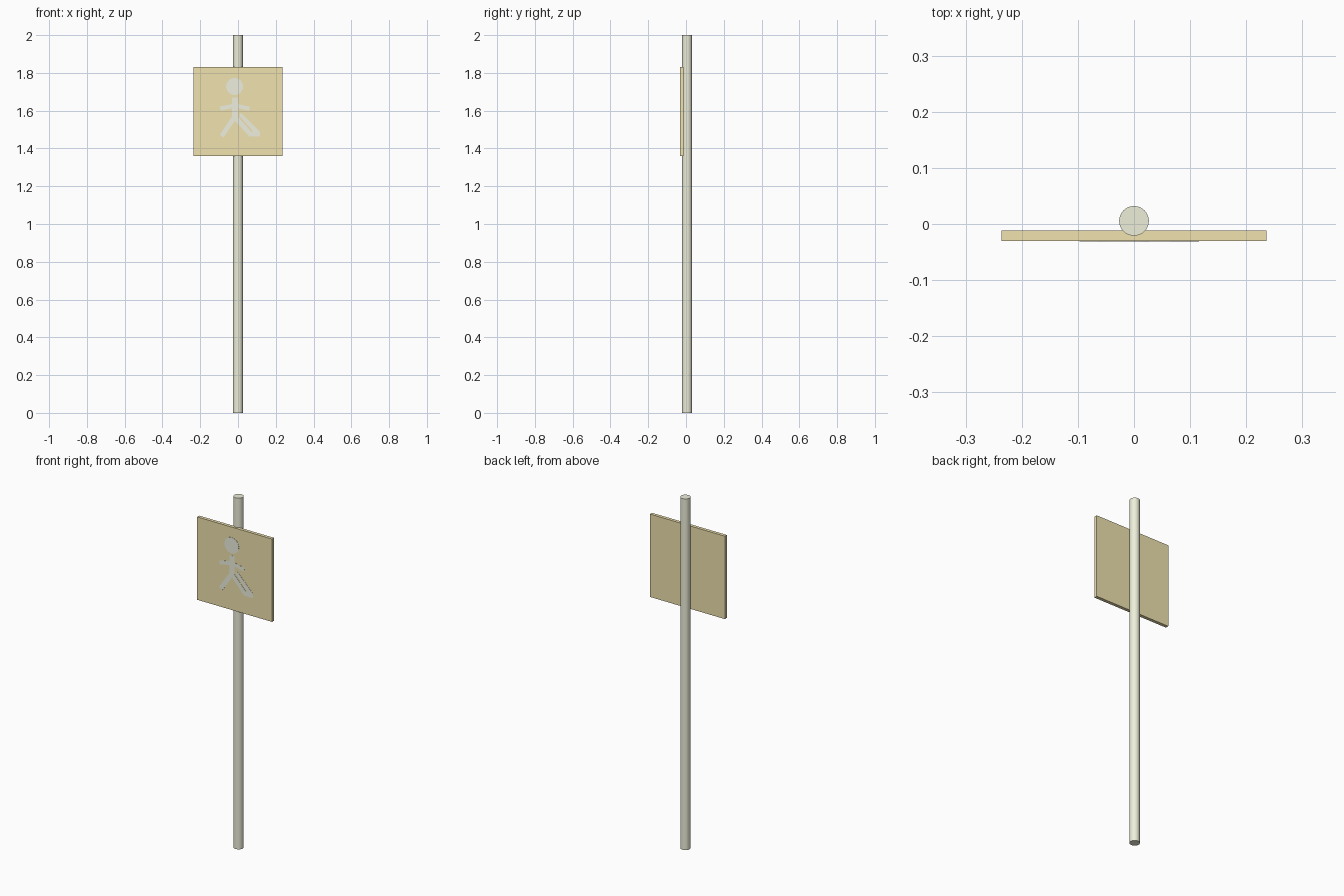
import bpy, bmesh, math
from mathutils import Vector

if "Cube" in bpy.data.objects:
    bpy.data.objects.remove(bpy.data.objects["Cube"])


def material(name, rgb):
    m = bpy.data.materials.new(name)
    m.diffuse_color = (*rgb, 1)
    m.use_nodes = True
    m.node_tree.nodes["Principled BSDF"].inputs["Base Color"].default_value = m.diffuse_color
    return m


YELLOW = material("panel_yellow", (0.87, 0.76, 0.43))
CREAM = material("pole_cream", (0.86, 0.86, 0.70))
PALE = material("symbol_pale", (0.86, 0.87, 0.74))


def slab(name, outline, y_front, y_back, mat):
    """Extrude an (x, z) outline along y."""
    bm = bmesh.new()
    face = bm.faces.new([bm.verts.new((x, y_front, z)) for x, z in outline])
    ext = bmesh.ops.extrude_face_region(bm, geom=[face])
    moved = [v for v in ext["geom"] if isinstance(v, bmesh.types.BMVert)]
    bmesh.ops.translate(bm, verts=moved, vec=Vector((0, y_back - y_front, 0)))
    bmesh.ops.recalc_face_normals(bm, faces=bm.faces)
    me = bpy.data.meshes.new(name)
    bm.to_mesh(me)
    bm.free()
    me.materials.append(mat)
    ob = bpy.data.objects.new(name, me)
    bpy.context.collection.objects.link(ob)
    return ob


# Round pole
bpy.ops.mesh.primitive_cylinder_add(vertices=32, radius=0.0265, depth=2, location=(0, 0.0055, 1))
pole = bpy.context.object
pole.name = "pole"
pole.data.materials.append(CREAM)
bpy.ops.object.shade_smooth_by_angle(angle=math.radians(35))

# Square sign panel
W, BOTTOM, TOP = 0.236, 1.36, 1.832
slab("sign_panel", [(-W, BOTTOM), (W, BOTTOM), (W, TOP), (-W, TOP)], -0.0305, -0.012, YELLOW)

# Walking figure raised slightly from the panel
FRONT, BACK = -0.0315, -0.0295
head = [(-0.018 + 0.045 * math.cos(a), 1.728 + 0.045 * math.sin(a))
        for a in (2 * math.pi * i / 32 for i in range(32))]
slab("figure_head", head, FRONT, BACK, PALE)

body = [(-0.032, 1.67), (0, 1.67), (0, 1.635), (0.064, 1.62), (0.058, 1.60), (0, 1.613),
        (0, 1.568), (0.063, 1.487), (0.071, 1.493), (0.003, 1.575), (0.016, 1.59),
        (0.116, 1.488), (0.116, 1.463), (0.06, 1.463), (-0.016, 1.547), (-0.076, 1.458),
        (-0.097, 1.472), (-0.032, 1.568), (-0.032, 1.613), (-0.092, 1.60), (-0.097, 1.622),
        (-0.032, 1.635)]
# slot between the striding leg's two strips runs parallel to the leg
body[7:10] = [(0.072, 1.487), (0.078, 1.492), (0.006, 1.574)]
slab("figure_body", body, FRONT, BACK, PALE)
